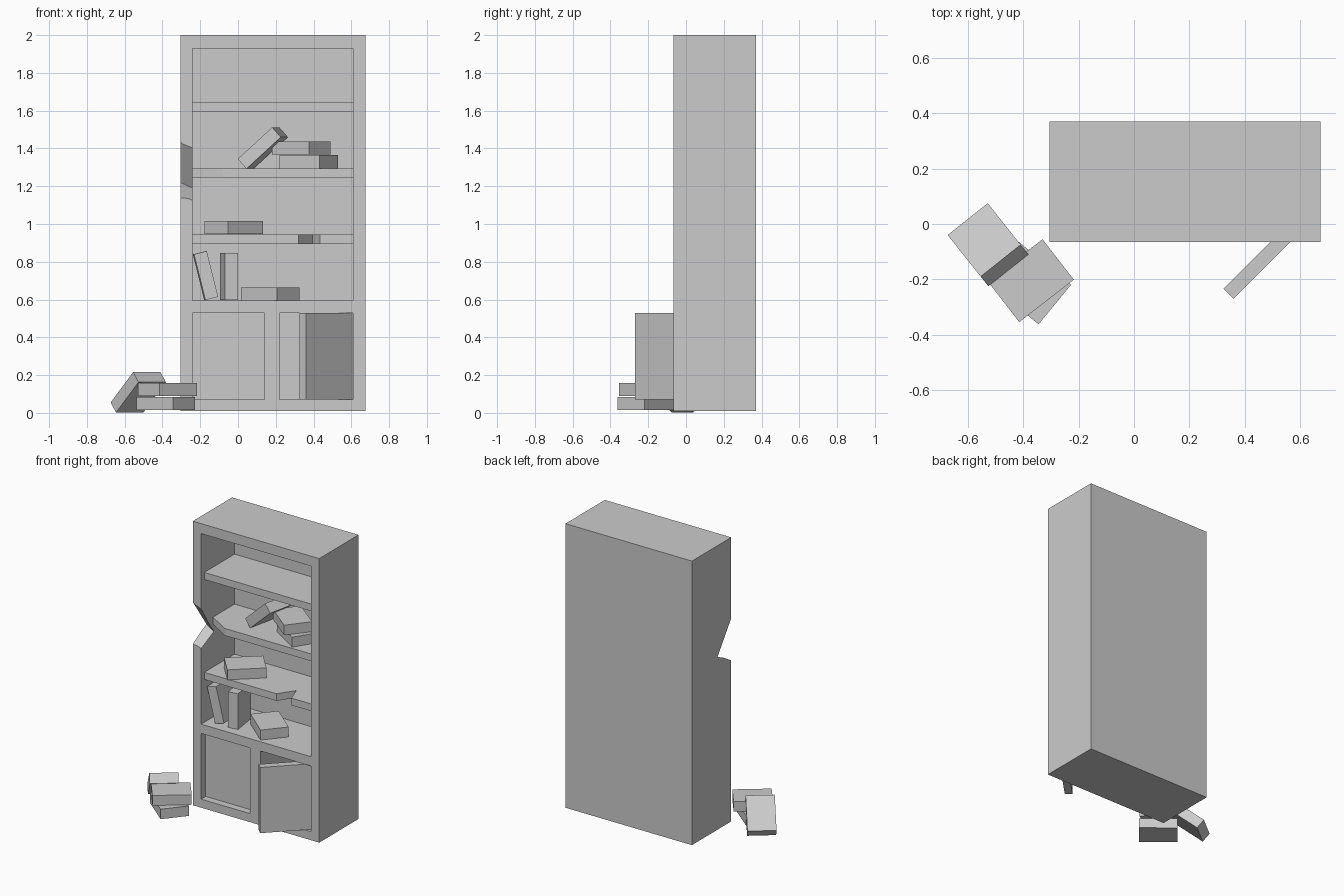
import bpy, bmesh
from math import radians
from mathutils import Vector

if "Cube" in bpy.data.objects:
    bpy.data.objects.remove(bpy.data.objects["Cube"], do_unlink=True)

grey = bpy.data.materials.new("plain_grey")
grey.use_nodes = True
COLOUR = (0.6, 0.6, 0.6, 1)
grey.diffuse_color = COLOUR
grey.node_tree.nodes["Principled BSDF"].inputs["Base Color"].default_value = COLOUR


def add_object(name, bm):
    bmesh.ops.recalc_face_normals(bm, faces=bm.faces)
    mesh = bpy.data.meshes.new(name)
    bm.to_mesh(mesh)
    bm.free()
    mesh.materials.append(grey)
    obj = bpy.data.objects.new(name, mesh)
    bpy.context.collection.objects.link(obj)
    return obj


def box(name, size, centre, turn=(0, 0, 0)):
    bm = bmesh.new()
    bmesh.ops.create_cube(bm, size=1)
    bmesh.ops.scale(bm, vec=size, verts=bm.verts)
    obj = add_object(name, bm)
    obj.location = centre
    obj.rotation_euler = [radians(a) for a in turn]
    return obj


def span(name, low, high):
    low, high = Vector(low), Vector(high)
    return box(name, high - low, (low + high) / 2)


def loft(name, first, second):
    """Solid between two outlines with equal point counts."""
    bm = bmesh.new()
    a = [bm.verts.new(p) for p in first]
    b = [bm.verts.new(p) for p in second]
    bm.faces.new(a)
    bm.faces.new(b)
    n = len(a)
    for i in range(n):
        j = (i + 1) % n
        bm.faces.new((a[i], a[j], b[j], b[i]))
    return add_object(name, bm)


def cut(target, cutter):
    mod = target.modifiers.new("cut", "BOOLEAN")
    mod.operation = "DIFFERENCE"
    mod.solver = "EXACT"
    mod.object = cutter
    cutter.hide_render = True
    bpy.context.view_layer.update()
    graph = bpy.context.evaluated_depsgraph_get()
    result = bpy.data.meshes.new_from_object(target.evaluated_get(graph))
    target.modifiers.clear()
    target.data = result
    bpy.data.objects.remove(cutter, do_unlink=True)


# Cabinet body with its openings
LEFT, RIGHT, FRONT, BACK = -0.24, 0.61, -0.065, 0.305
body = span("cabinet_body", (-0.305, FRONT, 0.01), (0.675, 0.37, 2))
cut(body, span("shelf_opening", (LEFT, -0.2, 0.595), (RIGHT, BACK, 1.93)))
cut(body, span("closed_door_recess", (LEFT, -0.2, 0.07), (0.14, -0.015, 0.53)))
cut(body, span("open_cupboard", (0.22, -0.2, 0.07), (RIGHT, BACK, 0.53)))


# Splintered notch in the side wall
def notch_outline(x):
    t = (x + 0.305) / 0.065
    top, tip, low = 1.44 - 0.035 * t, 1.22 - 0.03 * t, 1.135 - 0.013 * t
    depth = 0.087 - 0.012 * t
    k = 0.1 / (depth - FRONT)
    y = FRONT - 0.1
    return [(x, y, top + (top - tip) * k), (x, depth, tip),
            (x, y, low + (low - tip) * k)]


cut(body, loft("notch", notch_outline(-0.34), notch_outline(-0.22)))

# Shelves: whole, broken at the corner, broken along the front edge
LIP = -0.03
back_edge = [(RIGHT, BACK), (LEFT, BACK)]
shelves = {
    "top_shelf": (1.595, [(LEFT, LIP), (RIGHT, LIP)]),
    "middle_shelf": (1.245, [(LEFT, 0.065), (-0.08, LIP), (RIGHT, LIP)]),
    "lower_shelf": (0.895, [(LEFT, LIP), (0.32, LIP), (0.395, 0.08),
                            (0.435, LIP), (RIGHT, LIP)]),
}
for name, (z, front_edge) in shelves.items():
    outline = front_edge + back_edge
    loft(name, [(x, y, z) for x, y in outline],
         [(x, y, z + 0.05) for x, y in outline])

# Door swung open on the right
box("open_door", (0.37, 0.05, 0.46), (0.473, -0.121, 0.3), (0, 0, 45))

# Books: name, centre, tilt about y, turn about z
BOOK = (0.25, 0.185, 0.07)
books = [
    ("floor_book_bottom", (-0.383, -0.212, 0.05), 0, 140.6),
    ("floor_book_top", (-0.373, -0.205, 0.124), 0, 37.8),
    ("floor_book_leaning", (-0.528, -0.075, 0.109), -40, -51.5),
    ("base_book_flat", (0.17, 0.107, 0.63), 0, 139.7),
    ("base_book_upright", (-0.048, 0.087, 0.722), -90, 8),
    ("base_book_leaning", (-0.172, 0.085, 0.727), -104, 2),
    ("lower_shelf_book", (-0.022, 0.112, 0.981), 0, 41.7),
    ("middle_shelf_book_bottom", (0.375, 0.13, 1.33), 0, 147.3),
    ("middle_shelf_book_top", (0.335, 0.125, 1.403), 0, 141.5),
    ("middle_shelf_book_leaning", (0.132, 0.147, 1.402), -42, -12),
]
for name, centre, tilt, turn in books:
    box(name, BOOK, centre, (0, tilt, turn))
